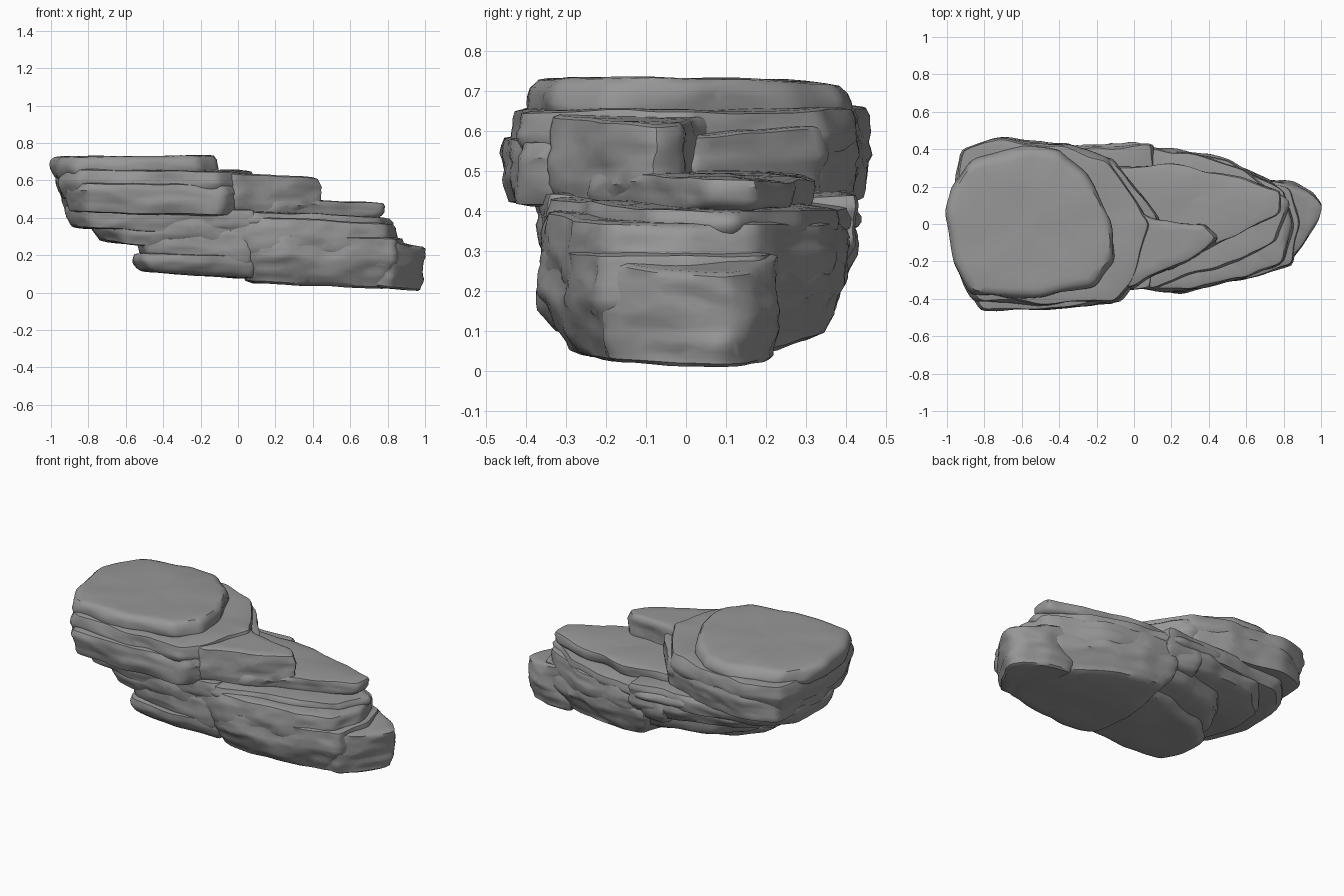
import bpy, bmesh, math, random
from mathutils import Vector, noise

if "Cube" in bpy.data.objects:
    bpy.data.objects.remove(bpy.data.objects["Cube"], do_unlink=True)

random.seed(4)
STEP = 0.028

stone = bpy.data.materials.new("grey stone")
stone.use_nodes = True
GREY = (0.31, 0.31, 0.31, 1)
stone.diffuse_color = GREY
bsdf = stone.node_tree.nodes["Principled BSDF"]
bsdf.inputs["Base Color"].default_value = GREY
bsdf.inputs["Roughness"].default_value = 0.9


def resample(outline):
    """Even points along a closed outline, corners slightly softened."""
    pts = []
    for i, a in enumerate(outline):
        a, b = Vector(a), Vector(outline[(i + 1) % len(outline)])
        n = max(1, round((b - a).length / STEP))
        pts += [a.lerp(b, k / n) for k in range(n)]
    return [(pts[i - 1] + p * 2 + pts[(i + 1) % len(pts)]) / 4 for i, p in enumerate(pts)]


def weather(p, seed):
    """Worn, layered surface: broad dents plus fine bedding ridges."""
    broad = noise.noise_vector(Vector((p.x * 4.5, p.y * 4.5, p.z * 8 + seed)))
    fine = noise.noise_vector(Vector((p.x * 9, p.y * 9, p.z * 24 + seed)))
    d = broad * 0.02 + fine * 0.009
    return p + Vector((d.x, d.y, d.z * 0.4))


def slab(name, outline, bottom, top, taper=0.9, worn=0.03, drop=0.0, lift=0.0):
    """Stone layer; bottom and top are heights at its left and right ends.
    taper scales the base, worn rounds the edges, drop lowers the back of
    the top and lift raises the back of the base."""
    rim = resample(outline)
    n = len(rim)
    mid = sum(rim, Vector((0, 0))) / n
    x0, x1 = min(p.x for p in rim), max(p.x for p in rim)
    y1 = max(p.y for p in rim)
    seed = random.uniform(0, 50)
    layers = max(5, round((max(top) - min(bottom)) / 0.022))

    # Side rings, eased inward near the upper and lower edges
    profile = [(taper * s, 0) for s in (0.2, 0.4, 0.6, 0.8, 0.9)]
    for k in range(layers + 1):
        t = 0.04 + 0.93 * k / layers
        s = taper + (1 - taper) * min(1, 2 * t)
        s -= worn * abs(2 * t - 1) ** 4 + random.uniform(-0.008, 0.008)
        profile.append((s, t))
    profile += [(s, 1) for s in (0.95 - worn, 0.8, 0.65, 0.5, 0.3, 0.15)]

    def place(p, s, t):
        q = mid + (p - mid) * s
        f = (q.x - x0) / (x1 - x0)
        back = max(0, (q.y - mid.y) / (y1 - mid.y)) ** 2
        low = bottom[0] + (bottom[1] - bottom[0]) * f + lift * back
        high = top[0] + (top[1] - top[0]) * f - drop * back
        return weather(Vector((q.x, q.y, low + (high - low) * t)), seed)

    bm = bmesh.new()
    rings = [[bm.verts.new(place(p, s, t)) for p in rim] for s, t in profile]
    for a, b in zip(rings, rings[1:]):
        for i in range(n):
            j = (i + 1) % n
            bm.faces.new((a[i], a[j], b[j], b[i]))
    for ring, t in ((rings[0], 0), (rings[-1], 1)):
        c = bm.verts.new(place(mid, 0, t))
        for i in range(n):
            bm.faces.new((ring[i], ring[(i + 1) % n], c))
    bmesh.ops.recalc_face_normals(bm, faces=bm.faces)
    mesh = bpy.data.meshes.new(name)
    bm.to_mesh(mesh)
    bm.free()
    mesh.materials.append(stone)
    obj = bpy.data.objects.new(name, mesh)
    bpy.context.collection.objects.link(obj)

    # Simplify into broad chipped planes
    chip = obj.modifiers.new("chipped planes", "DECIMATE")
    chip.ratio = 0.5
    bpy.ops.object.select_all(action="DESELECT")
    obj.select_set(True)
    bpy.context.view_layer.objects.active = obj
    bpy.ops.object.modifier_apply(modifier=chip.name)
    bpy.ops.object.shade_smooth_by_angle(angle=math.radians(42))


# High end: cap and the two thick layers under it
slab("cap_slab", [(-1, .05), (-.97, .2), (-.86, .33), (-.6, .42), (-.4, .39), (-.25, .26),
     (-.12, .02), (-.1, -.2), (-.2, -.33), (-.5, -.39), (-.88, -.38), (-.97, -.2)],
     (.6, .6), (.728, .733), .98, worn=.07, drop=.015)
slab("upper_shelf", [(-.92, .4), (-.7, .46), (-.35, .42), (-.15, .35), (0, .15), (.1, 0),
     (0, -.32), (-.1, -.41), (-.5, -.43), (-.85, -.41), (-.96, -.2), (-.98, .05)],
     (.5, .5), (.665, .65), .95)
slab("overhang_shelf", [(-.91, .39), (-.7, .46), (-.35, .42), (-.15, .35), (0, .15), (.08, 0),
     (0, -.32), (-.08, -.42), (-.5, -.46), (-.82, -.45), (-.92, -.25), (-.94, 0)],
     (.43, .41), (.59, .575), .97, worn=.02)

# Middle: block and stepped ledges toward the low end
slab("middle_block", [(-.2, -.3), (-.02, -.34), (.1, -.28), (.3, -.19), (.45, -.08), (.38, 0),
     (.12, .01), (-.1, .15), (-.3, .15)], (.41, .43), (.655, .615), .97, worn=.04)
slab("ridge_step", [(-.3, .36), (-.12, .35), (.03, .16), (.14, .01), (.05, -.08), (-.3, -.1)],
     (.42, .42), (.62, .59), .97)
slab("back_ledge", [(-.3, .42), (0, .42), (.3, .38), (.6, .28), (.83, .12), (.76, -.1),
     (.4, -.25), (.1, -.34), (-.05, -.32), (-.3, 0)], (.34, .32), (.455, .4), .95, drop=.03)
slab("right_ledge", [(-.2, .3), (.2, .32), (.6, .25), (.79, .17), (.79, .05), (.45, -.1),
     (.2, -.24), (0, -.25), (-.2, 0)], (.4, .4), (.51, .48), .95, drop=.025)

# Low end: main body and rounded tip
slab("body_upper", [(.01, -.33), (.15, -.36), (.3, -.35), (.6, -.29), (.8, -.2), (.85, 0),
     (.82, .17), (.5, .34), (.25, .4), (-.15, .42), (-.2, 0)], (.2, .18), (.42, .37), .97,
     drop=.03, lift=.04)
slab("body_lower", [(.02, -.31), (.1, -.35), (.25, -.36), (.6, -.29), (.84, -.22), (.9, 0),
     (.84, .18), (.5, .33), (.25, .4), (0, .4), (-.02, 0)], (.055, .02), (.32, .29),
     .85, worn=.03, lift=.06)
slab("tip_block", [(.7, -.24), (.82, -.22), (.91, -.1), (.98, .02), (1.01, .1), (.96, .16),
     (.82, .23), (.62, .24)], (.04, 0), (.32, .24), .9, worn=.05)

# Underside: steps shrinking downward beneath the high end
slab("under_step_high", [(-.92, .2), (-.75, .38), (-.3, .42), (.1, .42), (.1, -.34), (-.3, -.38),
     (-.8, -.34), (-.92, -.1)], (.35, .3), (.47, .44), .96, lift=.03)
slab("under_step_middle", [(-.77, .2), (-.6, .36), (-.2, .42), (.1, .42), (.1, -.34), (-.3, -.37),
     (-.65, -.33), (-.77, -.1)], (.28, .19), (.41, .4), .93, lift=.06)
slab("under_step_low", [(-.54, .1), (-.4, .26), (-.1, .36), (.15, .38), (.08, -.33),
     (-.2, -.36), (-.5, -.32), (-.55, -.1)], (.16, .11), (.36, .33), .92, lift=.05)
slab("under_step_base", [(-.55, -.05), (-.4, .12), (-.1, .2), (.15, .28), (.1, -.31),
     (-.2, -.37), (-.5, -.35), (-.57, -.2)], (.115, .07), (.21, .2), .92, lift=.03)
